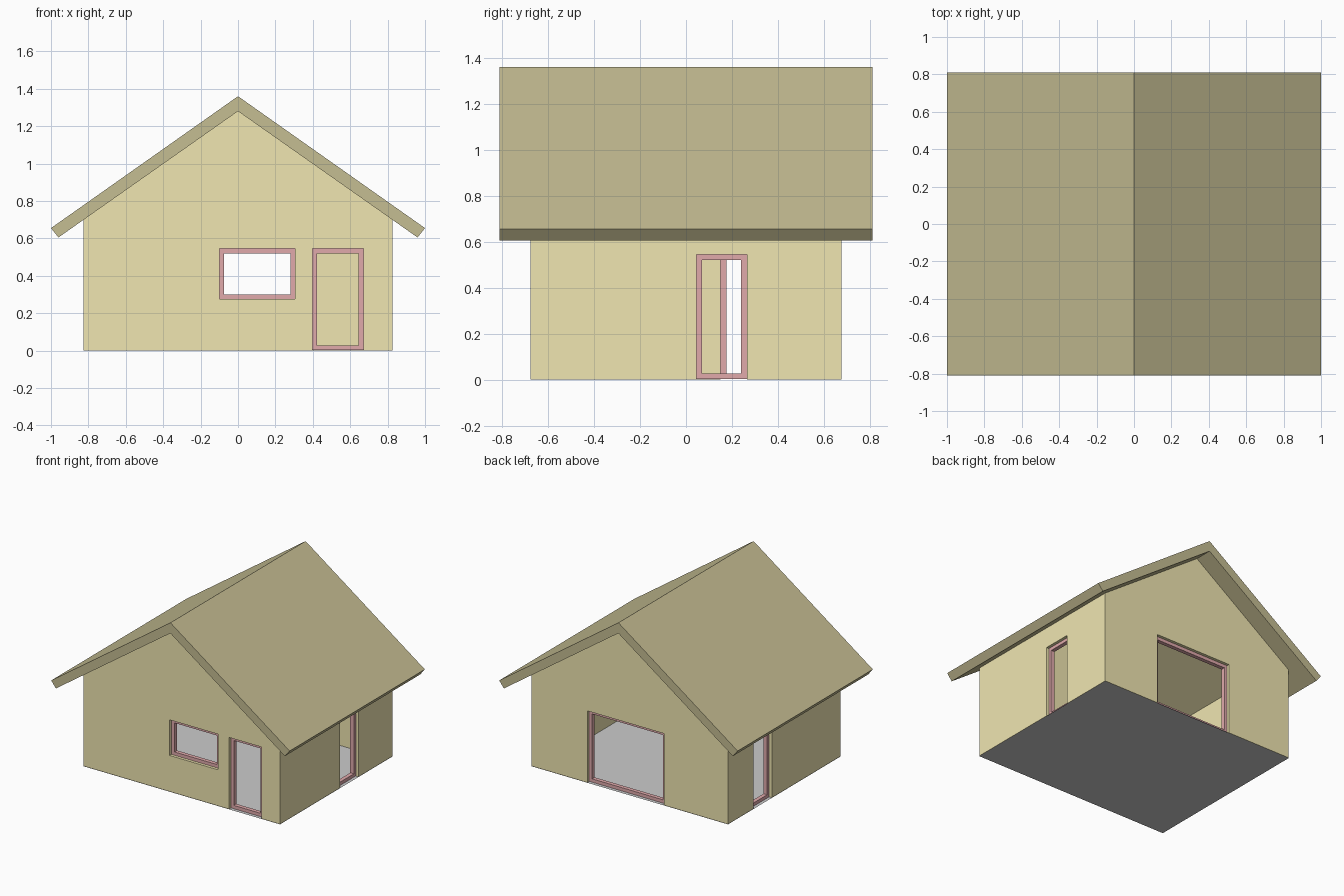
import bpy, bmesh
from mathutils import Matrix, Vector

if "Cube" in bpy.data.objects:
    bpy.data.objects.remove(bpy.data.objects["Cube"])


def material(name, rgb):
    m = bpy.data.materials.new(name)
    m.diffuse_color = (*rgb, 1)
    m.use_nodes = True
    m.node_tree.nodes["Principled BSDF"].inputs["Base Color"].default_value = m.diffuse_color
    return m


WALL = material("wall_yellow", (0.87, 0.79, 0.44))
ROOF = material("roof_olive", (0.56, 0.51, 0.29))
TRIM = material("frame_red", (0.75, 0.40, 0.41))

HX, HY, T = 0.825, 0.675, 0.065      # wall half sizes and thickness
RECESS, DEPTH, BORDER = 0.022, 0.03, 0.025


def prism(name, profile, y0, y1, mat=None):
    """Extrude an (x, z) outline along y."""
    bm = bmesh.new()
    face = bm.faces.new([bm.verts.new((x, y0, z)) for x, z in profile])
    ext = bmesh.ops.extrude_face_region(bm, geom=[face])
    moved = [v for v in ext["geom"] if isinstance(v, bmesh.types.BMVert)]
    bmesh.ops.translate(bm, verts=moved, vec=(0, y1 - y0, 0))
    bmesh.ops.recalc_face_normals(bm, faces=bm.faces)
    me = bpy.data.meshes.new(name)
    bm.to_mesh(me)
    bm.free()
    ob = bpy.data.objects.new(name, me)
    bpy.context.collection.objects.link(ob)
    if mat:
        me.materials.append(mat)
    return ob


def rect(a0, a1, z0, z1):
    return [(a0, z0), (a1, z0), (a1, z1), (a0, z1)]


def subtract(ob, cutter):
    mod = ob.modifiers.new("cut", "BOOLEAN")
    mod.operation, mod.solver, mod.object = "DIFFERENCE", "EXACT", cutter
    bpy.context.view_layer.objects.active = ob
    bpy.ops.object.modifier_apply(modifier=mod.name)
    bpy.data.objects.remove(cutter)


# Hollow gabled walls, open under the roof
walls = prism("walls", [(-HX, 0.002), (HX, 0.002), (HX, 0.70), (0, 1.28), (-HX, 0.70)],
              -HY, HY, WALL)
ix = HX - T
subtract(walls, prism("room_cutter", [(-ix, -0.5), (ix, -0.5), (ix, 0.95), (0, 1.5), (-ix, 0.95)],
                      -HY + T, HY - T))

# Floor
bpy.ops.mesh.primitive_plane_add(size=1)
floor = bpy.context.object
floor.name = "floor"
floor.data.transform(Matrix.Diagonal((2 * HX, 2 * HY, 1, 1)))

# Roof slab
prism("roof", [(-1, 0.655), (0, 1.36), (1, 0.655), (0.96, 0.605), (0, 1.28), (-0.96, 0.605)],
      -0.81, 0.81, ROOF)


def opening(name, side, a0, a1, z0, z1):
    """Cut a hole in one wall and set a recessed frame in it."""
    along_x = side in ("front", "back")
    sign = -1 if side in ("front", "left") else 1
    outer = sign * (HY if along_x else HX)
    # maps local (along, depth, up) onto the wall
    place = Matrix.Identity(4) if along_x else Matrix(
        ((0, 1, 0, 0), (1, 0, 0, 0), (0, 0, 1, 0), (0, 0, 0, 1)))

    def put(ob):
        ob.data.transform(place)
        if not along_x:
            ob.data.flip_normals()
        return ob

    low = z0 if z0 > 0.01 else -0.1
    subtract(walls, put(prism("hole_cutter", rect(a0, a1, low, z1), outer - 0.15, outer + 0.15)))
    y0 = outer - sign * RECESS
    y1 = y0 - sign * DEPTH
    b = BORDER
    frame = prism(name, rect(a0, a1, z0, z1), y0, y1, TRIM)
    subtract(frame, prism("pane_cutter", rect(a0 + b, a1 - b, z0 + b, z1 - b),
                          outer - 0.15, outer + 0.15))
    put(frame)


# Framed openings
opening("front_window_frame", "front", -0.10, 0.305, 0.275, 0.545)
opening("front_door_frame", "front", 0.397, 0.67, 0.003, 0.545)
opening("back_door_frame", "back", -0.29, 0.355, 0.003, 0.545)
opening("right_door_frame", "right", 0.045, 0.265, 0.003, 0.545)
opening("left_door_frame", "left", 0.15, 0.37, 0.003, 0.545)
